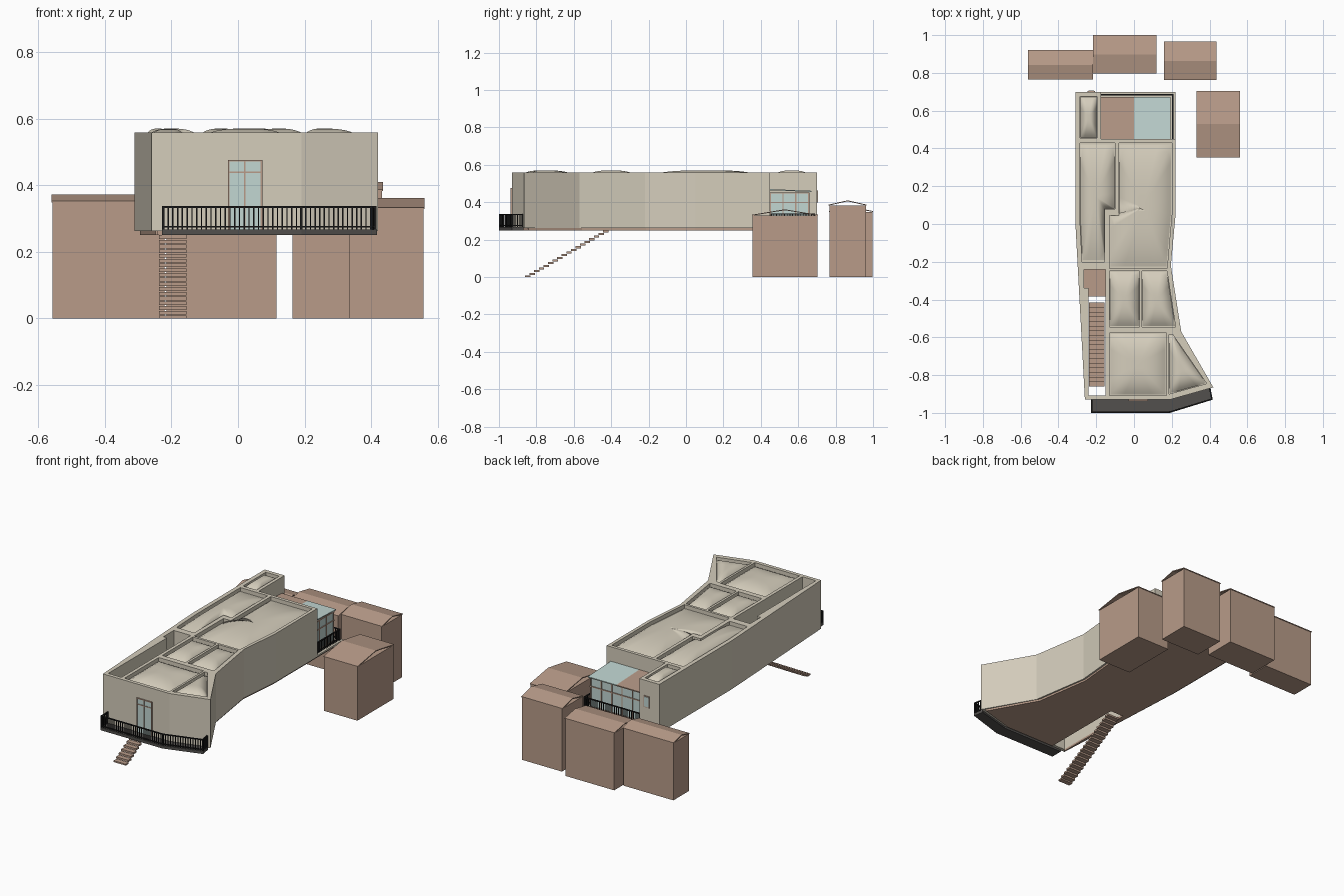
import bpy, bmesh
from mathutils import Vector

cube = bpy.data.objects.get("Cube")
if cube:
    bpy.data.objects.remove(cube, do_unlink=True)


def material(name, r, g, b):
    m = bpy.data.materials.new(name)
    m.use_nodes = True
    m.diffuse_color = (r, g, b, 1)
    bsdf = m.node_tree.nodes["Principled BSDF"]
    bsdf.inputs["Base Color"].default_value = (r, g, b, 1)
    bsdf.inputs["Roughness"].default_value = 0.9
    return m


BEIGE = material("beige plaster", 0.66, 0.61, 0.50)
BROWN = material("clay brown", 0.48, 0.33, 0.25)
GLASS = material("pale blue glass", 0.54, 0.68, 0.65)
GREY = material("dark grey", 0.085, 0.08, 0.075)
BLACK = material("black metal", 0.012, 0.012, 0.012)


def finish(name, bm, mat):
    bmesh.ops.recalc_face_normals(bm, faces=bm.faces)
    me = bpy.data.meshes.new(name)
    bm.to_mesh(me)
    bm.free()
    ob = bpy.data.objects.new(name, me)
    bpy.context.scene.collection.objects.link(ob)
    if mat:
        me.materials.append(mat)
    return ob


def extrude(name, points, shift, mat):
    """Solid made by sweeping a flat polygon along a vector."""
    bm = bmesh.new()
    face = bm.faces.new([bm.verts.new(p) for p in points])
    new = bmesh.ops.extrude_face_region(bm, geom=[face])["geom"]
    verts = [v for v in new if isinstance(v, bmesh.types.BMVert)]
    bmesh.ops.translate(bm, verts=verts, vec=shift)
    return finish(name, bm, mat)


def prism(name, outline, z0, z1, mat):
    return extrude(name, [(x, y, z0) for x, y in outline], (0, 0, z1 - z0), mat)


def rect(x0, x1, y0, y1):
    return [(x0, y0), (x1, y0), (x1, y1), (x0, y1)]


def box(name, x0, x1, y0, y1, z0, z1, mat):
    return prism(name, rect(x0, x1, y0, y1), z0, z1, mat)


def carve(ob, outline, z0, z1):
    cutter = prism("cutter", outline, z0, z1, None)
    mod = ob.modifiers.new("cut", "BOOLEAN")
    mod.operation, mod.solver, mod.object = "DIFFERENCE", "EXACT", cutter
    bpy.context.view_layer.objects.active = ob
    bpy.ops.object.modifier_apply(modifier=mod.name)
    bpy.data.objects.remove(cutter, do_unlink=True)


def pillow(name, outline, z, rise, rings=9):
    """Softly domed panel built from rings shrinking to the centre."""
    pts = [Vector(p) for p in outline]
    # subdivide the sides so the dome rounds evenly
    edge = [a.lerp(b, k / 4) for a, b in zip(pts, pts[1:] + pts[:1]) for k in range(4)]
    area = sum(a.cross(b) for a, b in zip(pts, pts[1:] + pts[:1]))
    c = sum(((a + b) * a.cross(b) for a, b in zip(pts, pts[1:] + pts[:1])), Vector((0, 0))) / (3 * area)
    bm = bmesh.new()
    last = None
    for i in range(rings):
        t = 1 - i / rings
        row = []
        for p in edge:
            q = c + (p - c) * (t * 0.97 + 0.0)
            row.append(bm.verts.new((q.x, q.y, z + rise * (1 - t ** 3))))
        if last:
            for k in range(len(row)):
                n = (k + 1) % len(row)
                bm.faces.new((last[k], last[n], row[n], row[k]))
        last = row
    bm.faces.new(last)
    ob = finish(name, bm, BEIGE)
    for f in ob.data.polygons:
        f.use_smooth = True
    return ob


# Main raised volume
TOP, BASE = 0.558, 0.262
outline = [(-0.31, 0.70), (-0.31, 0.0), (-0.26, -0.93), (0.19, -0.93), (0.42, -0.865),
           (0.25, -0.57), (0.195, -0.22), (0.22, 0.05), (0.22, 0.70)]
body = prism("main_body", outline, BASE, TOP, BEIGE)

rooms = {
    "back_small": rect(-0.285, -0.195, 0.455, 0.675),
    "left_long": [(-0.285, 0.43), (-0.285, 0.0), (-0.275, -0.2), (-0.155, -0.2),
                  (-0.155, 0.08), (-0.10, 0.08), (-0.10, 0.43)],
    "main_hall": [(-0.08, 0.43), (-0.08, 0.045), (-0.13, 0.045), (-0.13, -0.235),
                  (0.175, -0.235), (0.2, 0.05), (0.2, 0.43)],
    "middle_left": rect(-0.13, 0.028, -0.545, -0.25),
    "middle_right": [(0.042, -0.25), (0.042, -0.545), (0.22, -0.545), (0.175, -0.25)],
    "front_large": rect(-0.13, 0.172, -0.908, -0.578),
    "front_wedge": [(0.185, -0.58), (0.185, -0.90), (0.385, -0.845), (0.24, -0.58)],
}
rooms["front_wedge"] = [(0.185, -0.585), (0.185, -0.90), (0.385, -0.845), (0.205, -0.585)]
for name, shape in rooms.items():
    carve(body, shape, 0.534, 0.7)
    pillow("roof_panel_" + name, shape, 0.537, 0.033)

# Open stair well, landing recess and rear terrace
carve(body, [(-0.265, -0.24), (-0.265, -0.34), (-0.24, -0.34), (-0.24, -0.908),
             (-0.15, -0.908), (-0.15, -0.24)], 0.2, 0.7)
carve(body, rect(-0.175, 0.3, 0.45, 0.8), 0.272, 0.7)

# Floor slab under the volume
floor = prism("floor_slab", [(x * 0.95, y * 0.975) for x, y in outline], 0.25, 0.264, BROWN)
carve(floor, rect(-0.24, -0.15, -0.95, -0.385), 0.2, 0.3)

# Stair
STEPS = 18
for i in range(STEPS):
    y = -0.415 - i * 0.0245
    z = 0.25 - i * 0.0142
    box(f"stair_tread_{i + 1}", -0.237, -0.155, y - 0.029, y, max(z - 0.011, 0), z, BROWN)

# Front door
box("front_door_glass", -0.03, 0.072, -0.934, -0.928, BASE, 0.475, GLASS)
for x in (-0.03, 0.018, 0.068):
    box("front_door_post", x, x + 0.005, -0.937, -0.929, BASE, 0.475, BROWN)
for z in (0.436, 0.471):
    box("front_door_bar", -0.03, 0.073, -0.937, -0.929, z, z + 0.005, BROWN)

# Front balcony slab
box_edge = [(-0.228, -0.925), (-0.228, -1.0), (0.19, -1.0), (0.417, -0.93), (0.405, -0.868), (0.19, -0.925)]
prism("balcony_slab", box_edge, 0.25, 0.267, GREY)


def bar(name, a, b, z0, z1, width):
    a, b = Vector(a), Vector(b)
    d = (b - a).normalized()
    n = Vector((-d.y, d.x)) * width / 2
    prism(name, [a + n, b + n, b - n, a - n], z0, z1, BLACK)


def railing(name, path, z, top, step=0.0145):
    for a, b in zip(path, path[1:]):
        bar(name + "_top_rail", a, b, top - 0.006, top, 0.007)
        bar(name + "_bottom_rail", a, b, z + 0.008, z + 0.013, 0.006)
        a, b = Vector(a), Vector(b)
        count = max(1, round((b - a).length / step))
        for k in range(count + 1):
            p = a.lerp(b, k / count)
            w = 0.004 if 0 < k < count else 0.008
            box(name + "_baluster", p.x - w / 2, p.x + w / 2, p.y - w / 2, p.y + w / 2, z, top, BLACK)


railing("balcony_railing", [(-0.224, -0.935), (-0.224, -0.995), (0.19, -0.995), (0.412, -0.927),
                            (0.402, -0.875)], 0.265, 0.338)
railing("terrace_railing", [(-0.17, 0.685), (0.206, 0.685), (0.206, 0.455)], 0.272, 0.34)

# Rear conservatory with glazed walls
X0, X1, Y0, Y1 = -0.172, 0.185, 0.449, 0.655
box("conservatory_glass", X0, X1, Y0, Y1, 0.27, 0.452, GLASS)
for k in range(6):
    x = X0 + (X1 - X0 - 0.006) * k / 5
    box("conservatory_rear_post", x, x + 0.006, Y1 - 0.002, Y1 + 0.004, 0.27, 0.453, BROWN)
for k in range(4):
    y = Y0 + (Y1 - Y0 - 0.004) * k / 3
    box("conservatory_side_post", X1 - 0.002, X1 + 0.004, y, y + 0.006, 0.27, 0.453, BROWN)
for z in (0.272, 0.395, 0.447):
    box("conservatory_rear_bar", X0, X1 + 0.004, Y1 - 0.002, Y1 + 0.004, z, z + 0.006, BROWN)
    box("conservatory_side_bar", X1 - 0.002, X1 + 0.004, Y0, Y1, z, z + 0.006, BROWN)
slope = [(0.449, 0.464), (0.672, 0.455), (0.672, 0.461), (0.449, 0.470)]
for name, x0, x1, mat in (("solid_roof", -0.174, 0.0, BROWN), ("glass_roof", 0.0, 0.192, GLASS)):
    extrude("conservatory_" + name, [(x0, y, z) for y, z in slope], (x1 - x0, 0, 0), mat)

# Small rear window
box("rear_window_frame", -0.245, -0.207, 0.698, 0.704, 0.395, 0.465, BROWN)
box("rear_window_glass", -0.24, -0.212, 0.699, 0.706, 0.40, 0.46, GLASS)

# Neighbouring sheds with thin folded roofs
sheds = [(-0.56, -0.217, 0.765, 0.92, 0.348, 0.372), (-0.217, 0.118, 0.797, 1.0, 0.348, 0.372),
         (0.16, 0.436, 0.763, 0.965, 0.382, 0.41), (0.33, 0.56, 0.352, 0.705, 0.328, 0.362)]
for i, (x0, x1, y0, y1, wall, peak) in enumerate(sheds, 1):
    box(f"shed_{i}_walls", x0 + 0.003, x1 - 0.003, y0 + 0.003, y1 - 0.003, 0, wall, BROWN)
    mid, t = (y0 + y1) / 2, 0.005
    fold = [(y0, wall), (mid, peak - t), (y1, wall), (y1, wall + t), (mid, peak), (y0, wall + t)]
    extrude(f"shed_{i}_roof", [(x0, y, z) for y, z in fold], (x1 - x0, 0, 0), BROWN)
